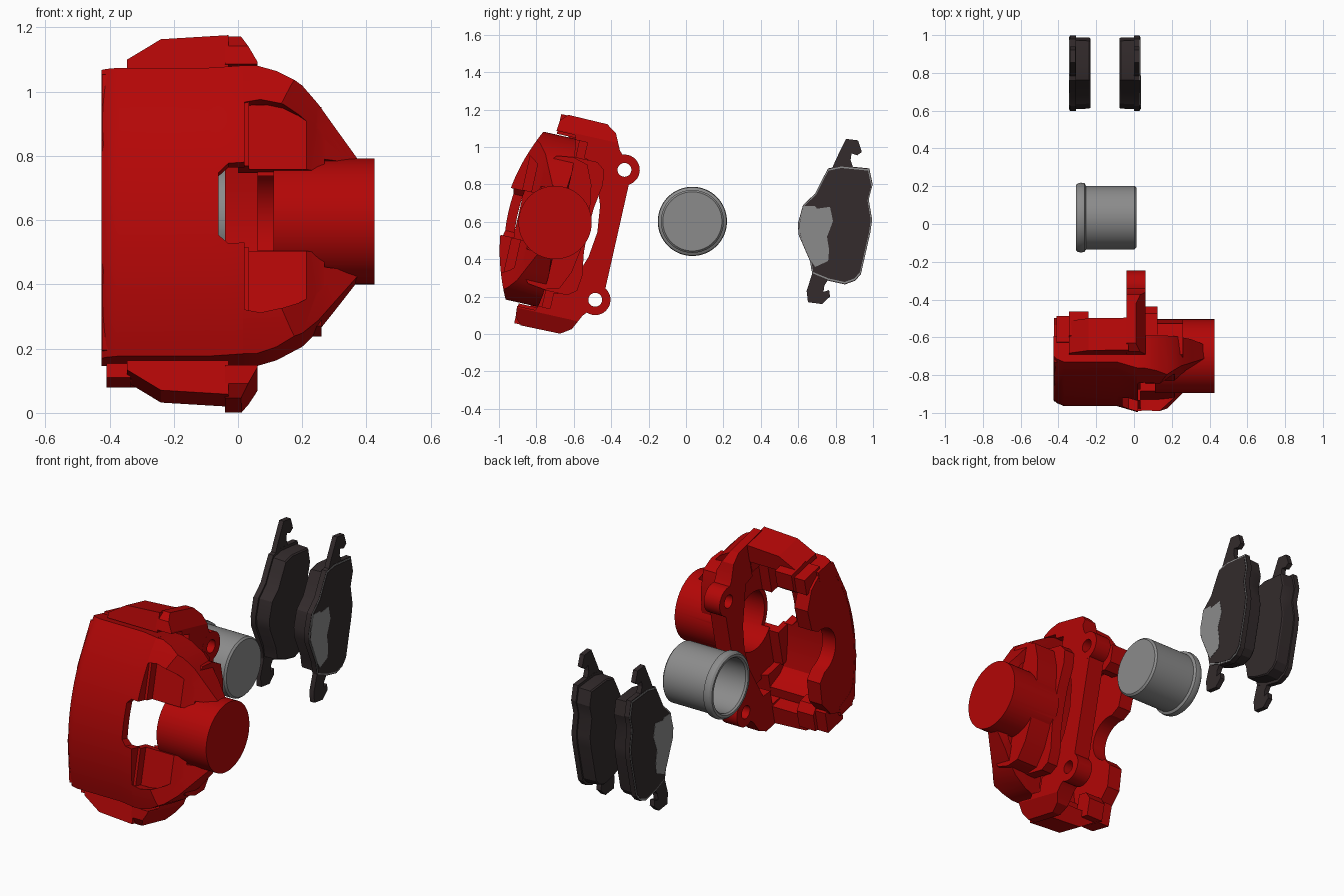
import bpy, bmesh, math
from mathutils import Matrix

if "Cube" in bpy.data.objects:
    bpy.data.objects.remove(bpy.data.objects["Cube"])

# ---- materials
def mat(name, r, g, b):
    m = bpy.data.materials.new(name)
    m.diffuse_color = (r, g, b, 1)
    m.use_nodes = True
    m.node_tree.nodes["Principled BSDF"].inputs["Base Color"].default_value = m.diffuse_color
    return m

RED = mat("caliper red", 0.45, 0.002, 0.002)
GREY = mat("bare steel", 0.26, 0.26, 0.26)
DARK = mat("pad dark", 0.033, 0.024, 0.025)

# ---- helpers
def loft(name, rings, material):
    """Closed solid through rings of equal point count."""
    bm = bmesh.new()
    vs = [[bm.verts.new(c) for c in r] for r in rings]
    n = len(rings[0])
    for a, b in zip(vs, vs[1:]):
        for i in range(n):
            j = (i + 1) % n
            bm.faces.new((a[i], a[j], b[j], b[i]))
    bm.faces.new(vs[0][::-1])
    bm.faces.new(vs[-1])
    bmesh.ops.recalc_face_normals(bm, faces=bm.faces)
    me = bpy.data.meshes.new(name)
    bm.to_mesh(me)
    bm.free()
    me.materials.append(material)
    ob = bpy.data.objects.new(name, me)
    bpy.context.collection.objects.link(ob)
    return ob

def prism(name, pts, axis, a, b, material=RED):
    """Extrude a 2D outline along axis 'x', 'y' or 'z' from a to b."""
    place = {'x': lambda u, v, t: (t, u, v),
             'y': lambda u, v, t: (u, t, v),
             'z': lambda u, v, t: (u, v, t)}[axis]
    return loft(name, [[place(u, v, t) for u, v in pts] for t in (a, b)], material)

def circle(cu, cv, r, n=48):
    return [(cu + r * math.cos(2 * math.pi * i / n), cv + r * math.sin(2 * math.pi * i / n))
            for i in range(n)]

def mirrored(half):
    """Outline symmetric in its second coordinate."""
    return half + [(u, -v) for u, v in reversed(half) if abs(v) > 1e-6]

def flip(pts):
    return [(u, -v) for u, v in pts]

def boolean(ob, other, op):
    m = ob.modifiers.new("b", 'BOOLEAN')
    m.object, m.operation, m.solver = other, op, 'EXACT'
    dg = bpy.context.evaluated_depsgraph_get()
    me = bpy.data.meshes.new_from_object(ob.evaluated_get(dg))
    ob.modifiers.clear()
    ob.data = me
    bpy.data.objects.remove(other)
    return ob

# ================= CALIPER (local frame: x, y = depth, z = height, tilted at end)
caliper = []

# bridge: arched shell that flares towards the window side
def shell(x, off):
    pts = []
    for i in range(-12, 13):
        q = 0.46 * i / 12
        pts.append((x, -0.28 + off + q * q * 0.53, q))
    pts += [(x, 0.005, 0.46), (x, 0.005, 0.405), (x, -0.09, 0.385)]
    for i in range(8, -9, -1):
        q = 0.36 * i / 8
        pts.append((x, -0.205 + q * q * 0.6, q))
    return pts + [(x, -0.09, -0.385), (x, 0.005, -0.405), (x, 0.005, -0.46)]

bridge = loft("bridge", [shell(-0.425, 0.065), shell(-0.41, 0.05), shell(-0.37, 0.033),
                         shell(-0.09, 0.033), shell(0.02, 0)], RED)
boolean(bridge, prism("cut", [(-0.06, -0.10), (-0.03, -0.128), (0.1, -0.128),
                              (0.1, 0.128), (-0.03, 0.128), (-0.06, 0.10)],
                      'y', -0.5, -0.1), 'DIFFERENCE')
caliper.append(bridge)

# outer finger wall with U notch
notch = [(0.08 - 0.13 * math.sin(a), 0.13 * math.cos(a))
         for a in [math.pi / 2 * i / 8 for i in range(9)]]
half = [(-0.2, 0.2), (-0.13, 0.44), (0, 0.44), (0.08, 0.40), (0.14, 0.30), (0.13, 0.17)] + notch
caliper.append(prism("finger_wall", mirrored(half), 'x', -0.424, -0.34))

# curved arms from the bridge to the cylinder
ridge = [(0.015, 0.46), (0.06, 0.459), (0.12, 0.44), (0.2, 0.395), (0.25, 0.345), (0.30, 0.28),
         (0.37, 0.19), (0.37, 0.16), (0.32, 0.16), (0.28, 0.225), (0.24, 0.265), (0.19, 0.3),
         (0.14, 0.325), (0.07, 0.34), (0.015, 0.33)]
side = [(0.0, -0.29), (0.05, -0.28), (0.14, -0.22), (0.25, -0.13), (0.38, -0.05),
        (0.38, 0.02), (0.30, 0.03), (0.0, 0.004)]
floor = [(0.0, 0.13), (0.27, 0.13), (0.27, 0.24), (0.24, 0.28), (0.14, 0.335), (0.0, 0.335)]
web = [(0.12, 0.172), (0.36, 0.172), (0.30, 0.24), (0.24, 0.28), (0.12, 0.335)]
lip = [(0.0, 0.13), (0.035, 0.13), (0.035, 0.335), (0.0, 0.335)]
arch = [(p, q) for _, p, q in shell(0, 0)[:25]] + [(0.1, 0.46), (0.1, -0.46)]
for nm, s in (("upper", 1), ("lower", -1)):
    f = (lambda p: p) if s > 0 else flip
    # arm ridge, and the closed pocket between it and the cylinder
    for part, pts, a, b in (("arm", ridge, -0.4, 0.08), ("pocket_floor", floor, -0.16, -0.11),
                            ("pocket_web", web, -0.12, 0.02), ("pocket_lip", lip, -0.21, -0.11)):
        arm = prism(nm + "_" + part, f(pts), 'y', a, b)
        boolean(arm, prism("cut", side, 'z', -0.6, 0.6), 'INTERSECT')
        boolean(arm, prism("cut", arch, 'x', -0.1, 0.6), 'INTERSECT')
        caliper.append(arm)

# cylinder housing: stepped plates, barrel and bore
housing = prism("cylinder_housing", circle(0, 0, 0.196, 64), 'x', 0.11, 0.425)
plate1 = mirrored([(-0.12, 0.42), (0, 0.42), (0.005, 0.365), (0.15, 0.365), (0.195, 0.33),
                   (0.205, 0.25), (0.185, 0.12), (0.18, 0)])
plate2 = mirrored([(-0.11, 0.3), (-0.07, 0.35), (0.02, 0.362), (0.1, 0.34),
                   (0.145, 0.24), (0.165, 0.12), (0.168, 0)])
boolean(housing, prism("p1", plate1, 'x', 0.06, 0.125), 'UNION')
boolean(housing, prism("p2", plate2, 'x', 0.12, 0.26), 'UNION')
boolean(housing, prism("bore", circle(0, 0, 0.168, 64), 'x', -0.1, 0.38), 'DIFFERENCE')
caliper.append(housing)

# carrier plate with bevelled ends and two bolt ears
half = [(0.34, 0.30), (0.34, 0.356), (0.253, 0.453), (0.213, 0.536), (0.157, 0.574),
        (-0.058, 0.577), (-0.095, 0.538), (-0.1, 0.48), (0.0, 0.48), (0.01, 0.455),
        (0.075, 0.455), (0.075, 0.37), (0.14, 0.36), (0.18, 0.24), (0.215, 0.14), (0.232, 0)]
carrier = prism("carrier_plate", mirrored(half), 'x', -0.04, 0.06)
wedge = [(0.005, 0.585), (0.1, 0.585), (0.1, 0.42), (0.062, 0.485)]
for f in (list, flip):
    boolean(carrier, prism("wedge", f(wedge), 'y', -0.3, 0.26), 'DIFFERENCE')
for s in (1, -1):
    boolean(carrier, prism("ear", circle(0.30, 0.356 * s, 0.082, 32), 'x', -0.04, 0.0601), 'UNION')
for s in (1, -1):
    boolean(carrier, prism("hole", circle(0.30, 0.356 * s, 0.037, 32), 'x', -0.2, 0.2), 'DIFFERENCE')
caliper.append(carrier)

# carrier arms over the disc, with pad abutments and end blocks
arm_pts = [(-0.345, 0.465), (-0.345, 0.495), (-0.24, 0.56), (-0.03, 0.573), (-0.03, 0.465)]
abut = [(-0.04, 0.47), (0.0, 0.505), (0.13, 0.50), (0.13, 0.40), (0.09, 0.36), (0.03, 0.36), (0.03, 0.47)]
for nm, s, h in (("upper", 1, 0.475), ("lower", -1, 0.505)):
    f = (lambda p: p) if s > 0 else flip
    block = [(-0.03, 0.42), (-0.03, h), (0.11, h), (0.11, 0.38), (0.02, 0.38)]
    caliper.append(prism(nm + "_carrier_arm", f(arm_pts), 'y', -0.095, 0.08))
    caliper.append(prism(nm + "_abutment", f(abut), 'x', -0.345, -0.24))
    caliper.append(prism(nm + "_end_block", f(block), 'x', -0.41, -0.335))

tilt = Matrix.Translation((0, -0.7, 0.596)) @ Matrix.Rotation(math.radians(-12.7), 4, 'X')
for ob in caliper:
    ob.data.transform(tilt)

# ================= PISTON: hollow cup, open to -x, rounded lip
prof = [(-0.05, 0.001), (-0.05, 0.145), (-0.298, 0.15), (-0.308, 0.158), (-0.308, 0.172),
        (-0.298, 0.181), (-0.282, 0.185), (-0.262, 0.182), (-0.254, 0.168), (0.003, 0.168),
        (0.013, 0.158), (0.013, 0.001)]
loft("piston", [[(x, 0.034 + u, 0.602 + v) for u, v in circle(0, 0, r, 64)] for x, r in prof], GREY)

# ================= BRAKE PADS: two, facing each other
body = [(.69, .75), (.725, .82), (.76, .885), (.83, .9), (.98, .885), (.998, .80), (.977, .72),
        (.995, .61), (.985, .54), (.935, .32), (.905, .285), (.85, .265), (.76, .285), (.675, .32),
        (.663, .39), (.602, .53), (.598, .59), (.626, .69)]
top_ear = [(.77, .86), (.80, .93), (.856, 1.043), (.92, 1.035), (.94, .973), (.915, .955),
           (.885, .965), (.88, .93), (.90, .87)]
low_ear = [(.68, .34), (.645, .23), (.652, .17), (.727, .16), (.77, .2), (.765, .235),
           (.735, .225), (.74, .26), (.78, .32)]
patch = [(.63, .685), (.69, .684), (.70, .67), (.77, .68), (.786, .604), (.77, .56), (.754, .52),
         (.765, .45), (.76, .39), (.69, .358), (.667, .395), (.611, .535), (.609, .59)]

def inset(pts, k):
    return [(0.81 + (y - 0.81) * k, 0.59 + (z - 0.59) * k) for y, z in pts]

for nm, fx in (("inner", lambda x: x), ("outer", lambda x: -0.308 - x)):
    prism(nm + "_pad_backing", body, 'x', fx(0.0), fx(0.03), DARK)
    prism(nm + "_pad_top_ear", top_ear, 'x', fx(0.001), fx(0.0295), DARK)
    prism(nm + "_pad_low_ear", low_ear, 'x', fx(0.001), fx(0.0295), DARK)
    prism(nm + "_pad_shim_edge", inset(body, 0.985), 'x', fx(0.029), fx(0.0325), GREY)
    prism(nm + "_pad_shim", inset(body, 0.96), 'x', fx(0.032), fx(0.035), DARK)
    prism(nm + "_pad_worn_patch", patch, 'x', fx(0.033), fx(0.0365), GREY)
    # friction block, only slightly bevelled
    loft(nm + "_pad_friction", [[(fx(x), y, z) for y, z in inset(body, k)]
                                for x, k in ((0.002, 0.95), (-0.07, 0.94), (-0.077, 0.92))], DARK)

# smooth curved walls, keep edges sharp
for ob in bpy.context.scene.objects:
    ob.select_set(True)
    bpy.context.view_layer.objects.active = ob
bpy.ops.object.shade_smooth_by_angle(angle=math.radians(25))
